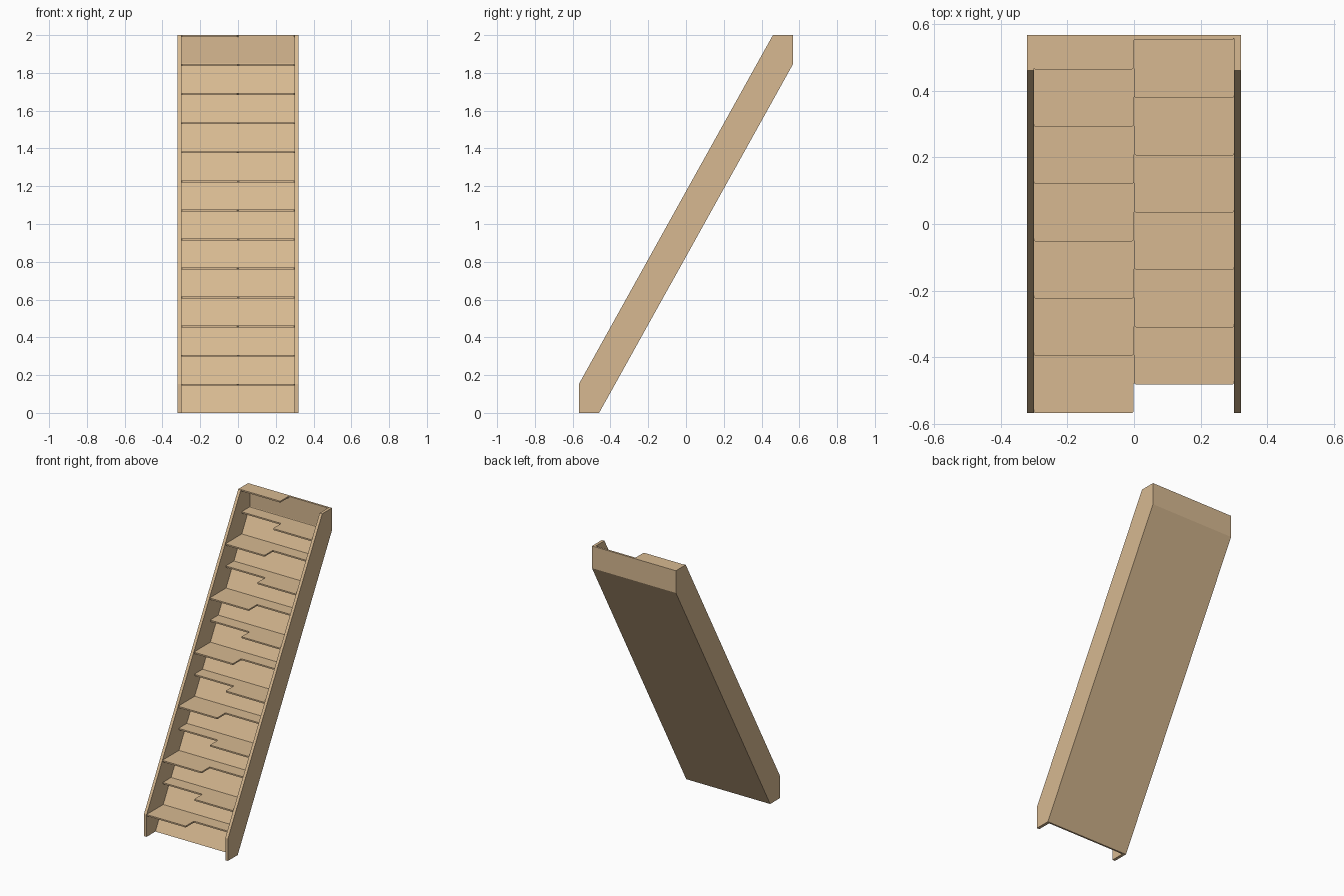
import bpy, bmesh

if "Cube" in bpy.data.objects:
    bpy.data.objects.remove(bpy.data.objects["Cube"])

wood = bpy.data.materials.new("light_wood")
wood.diffuse_color = (0.68, 0.485, 0.283, 1)
wood.use_nodes = True
wood.node_tree.nodes["Principled BSDF"].inputs["Base Color"].default_value = wood.diffuse_color

STEPS = 13
RISE = 2.0 / STEPS
GO = 1.03 / (STEPS - 1)
HALF = 0.30           # inner half width
SIDE = 0.02           # stringer thickness
THICK = 0.01          # tread and panel thickness
Y0, YF, ZB = -0.567, -0.46, 1.847
SLOPE = (-Y0 - YF) / ZB


def prism(name, points, offset):
    """Extrude a closed outline of 3D points along an offset."""
    bm = bmesh.new()
    face = bm.faces.new([bm.verts.new(p) for p in points])
    res = bmesh.ops.extrude_face_region(bm, geom=[face])
    verts = [v for v in res["geom"] if isinstance(v, bmesh.types.BMVert)]
    bmesh.ops.translate(bm, verts=verts, vec=offset)
    bmesh.ops.recalc_face_normals(bm, faces=bm.faces)
    mesh = bpy.data.meshes.new(name)
    bm.to_mesh(mesh)
    bm.free()
    mesh.materials.append(wood)
    obj = bpy.data.objects.new(name, mesh)
    bpy.context.collection.objects.link(obj)


# side stringers
profile = [(Y0, 0), (YF, 0), (-Y0, ZB), (-Y0, 2), (-YF, 2), (Y0, 2 - ZB)]
for name, x in (("left_stringer", -HALF - SIDE), ("right_stringer", HALF)):
    prism(name, [(x, y, z) for y, z in profile], (SIDE, 0, 0))

# back panel: sloped sheet with an upright top
dy = THICK * 1.15
bend = ZB + (dy - THICK) / SLOPE
panel = [(YF, 0), (-Y0, ZB), (-Y0, 2), (-Y0 - THICK, 2),
         (-Y0 - THICK, bend), (YF - dy, 0)]
prism("back_panel", [(-HALF, y, z) for y, z in panel], (2 * HALF, 0, 0))

# alternating paddle treads: odd steps are deep on the left, even on the right
C = 0.004             # small corner chamfer
for k in range(1, STEPS + 1):
    top = k * RISE
    z = top - THICK
    nose = Y0 + (k - 1) * GO
    short = nose + GO + 0.004
    back = min(YF + z * SLOPE, -Y0) - 0.005
    s = 1 if k % 2 else -1
    outline = [(-HALF, back), (-HALF, nose + C), (-HALF + C, nose),
               (-0.002 - C, nose), (-0.002, nose + C), (-0.002, short - C),
               (-0.002 + C, short), (HALF - C, short), (HALF, short + C), (HALF, back)]
    prism(f"tread_{k}", [(s * x, y, z) for x, y in outline], (0, 0, THICK))
